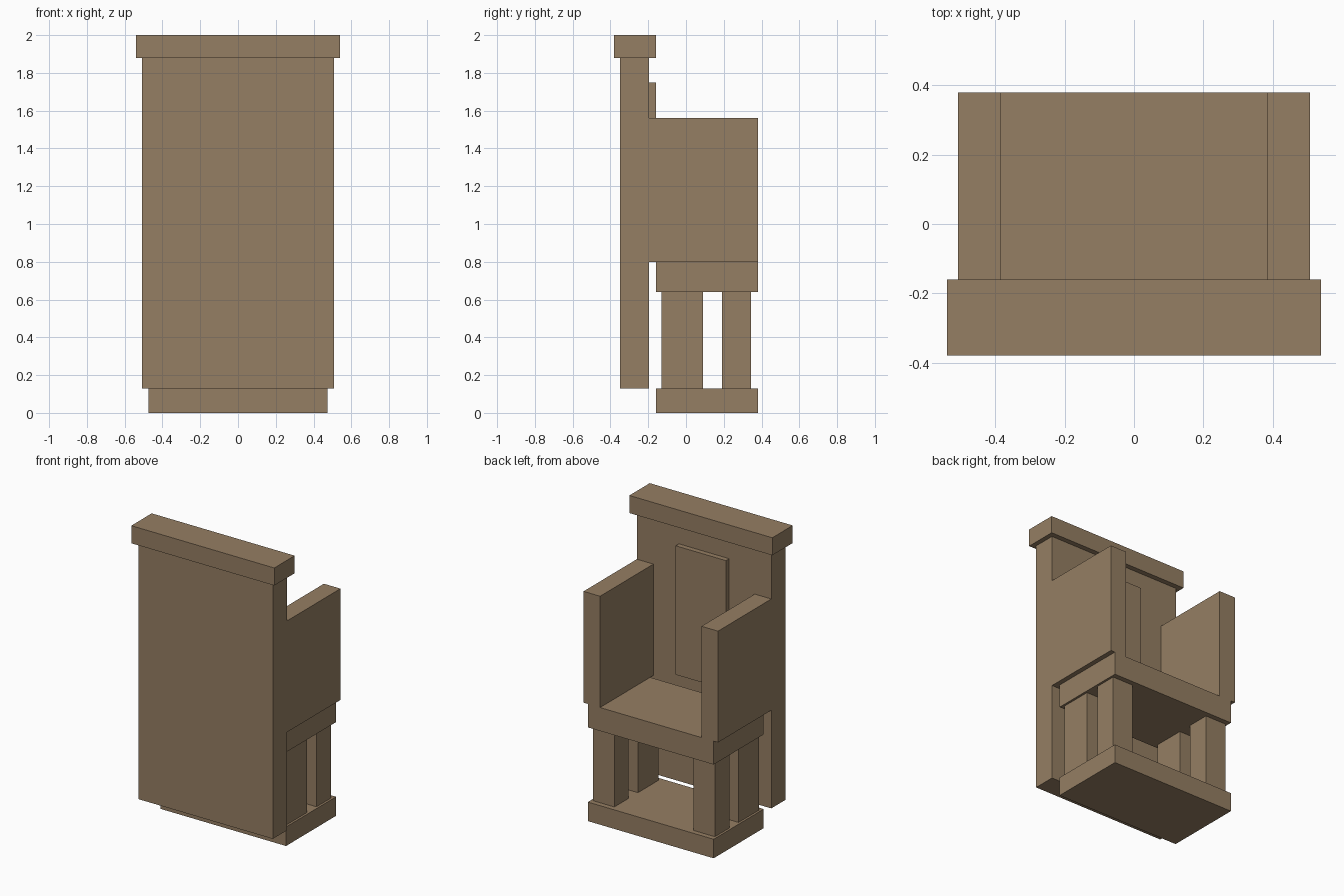
import bpy

cube = bpy.data.objects.get("Cube")
if cube:
    bpy.data.objects.remove(cube, do_unlink=True)

# Single wood colour
wood = bpy.data.materials.new("brown_wood")
wood.use_nodes = True
colour = (0.30, 0.21, 0.125, 1.0)
wood.diffuse_color = colour
shader = wood.node_tree.nodes["Principled BSDF"]
shader.inputs["Base Color"].default_value = colour
shader.inputs["Roughness"].default_value = 0.9


def box(name, xs, ys, zs):
    """Add a flat-faced block spanning the given x, y and z ranges."""
    spans = (xs, ys, zs)
    bpy.ops.mesh.primitive_cube_add(size=1)
    obj = bpy.context.object
    obj.name = name
    obj.location = [(a + b) / 2 for a, b in spans]
    obj.scale = [b - a for a, b in spans]
    obj.data.materials.append(wood)
    return obj


def mirrored_pair(name, xs, ys, zs):
    """Add matching blocks on the left (+x) and right (-x)."""
    box("left_" + name, xs, ys, zs)
    box("right_" + name, (-xs[1], -xs[0]), ys, zs)


# Base and seat slabs share one footprint
slab_x, slab_y = (-0.475, 0.475), (-0.16, 0.38)
box("base", slab_x, slab_y, (0, 0.13))
box("seat", slab_x, slab_y, (0.64, 0.80))

# Legs between the slabs
leg_x, leg_z = (0.30, 0.46), (0.13, 0.64)
mirrored_pair("wide_leg", leg_x, (-0.13, 0.09), leg_z)
mirrored_pair("narrow_leg", leg_x, (0.19, 0.345), leg_z)

# Tall backrest with its cap and raised panel
box("backrest", (-0.508, 0.508), (-0.35, -0.195), (0.13, 1.88))
box("backrest_cap", (-0.54, 0.54), (-0.38, -0.16), (1.88, 2.0))
box("backrest_panel", (-0.19, 0.19), (-0.195, -0.16), (0.87, 1.75))

# Solid side arms
mirrored_pair("arm", (0.383, 0.508), (-0.195, 0.38), (0.80, 1.56))
